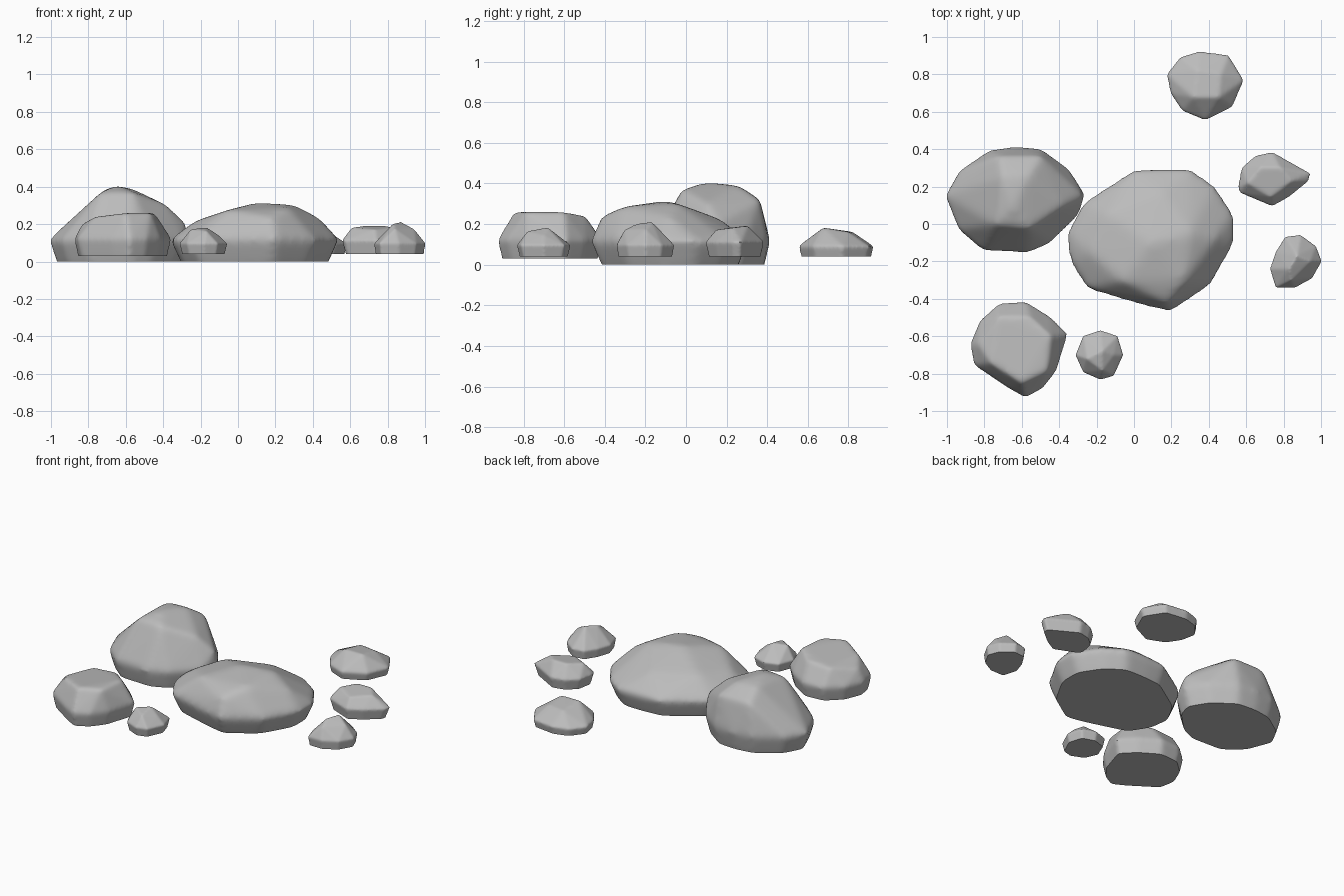
import bpy
import bmesh
from mathutils import Vector

default_cube = bpy.data.objects.get("Cube")
if default_cube:
    bpy.data.objects.remove(default_cube, do_unlink=True)

# Single stone colour
stone = bpy.data.materials.new("stone grey")
stone.use_nodes = True
colour = (0.5, 0.5, 0.5, 1)
stone.diffuse_color = colour
stone.node_tree.nodes["Principled BSDF"].inputs["Base Color"].default_value = colour


def fit_axis(verts, axis, low, high):
    """Stretch the vertices along one axis so they span low to high."""
    values = [v.co[axis] for v in verts]
    start, span = min(values), max(values) - min(values)
    for v in verts:
        v.co[axis] = low + (v.co[axis] - start) / span * (high - low)


def make_rock(name, outline, crest, base, waist, height, foot=0.86, rounding=16):
    """Wrap a hull around foot, waist and crest, round it, then cut it flat at the base."""
    centre = sum((Vector(p) for p in outline), Vector((0, 0))) / len(outline)
    below = base - 0.06
    points = [(x, y, waist) for x, y in outline] + list(crest)
    for x, y in outline:
        for z, scale in ((base, foot), (below, foot - 0.08)):
            flat = centre.lerp(Vector((x, y)), scale)
            points.append((flat.x, flat.y, z))

    # Faceted hull
    bm = bmesh.new()
    for p in points:
        bm.verts.new(p)
    hull = bmesh.ops.convex_hull(bm, input=bm.verts[:])
    spare = {g for g in hull["geom_interior"] + hull["geom_unused"]
             if isinstance(g, bmesh.types.BMVert)}
    bmesh.ops.delete(bm, geom=list(spare), context="VERTS")
    bmesh.ops.recalc_face_normals(bm, faces=bm.faces[:])
    mesh = bpy.data.meshes.new(name)
    bm.to_mesh(mesh)
    bm.free()
    rock = bpy.data.objects.new(name, mesh)
    bpy.context.collection.objects.link(rock)

    # Worn edges
    bpy.ops.object.select_all(action="DESELECT")
    rock.select_set(True)
    bpy.context.view_layer.objects.active = rock
    remesh = rock.modifiers.new("even_grid", "REMESH")
    remesh.mode = "VOXEL"
    remesh.voxel_size = max(rock.dimensions.x, rock.dimensions.y, 0.2) / 45
    if rock.dimensions.x == 0:
        remesh.voxel_size = 0.01
    smooth = rock.modifiers.new("worn_edges", "SMOOTH")
    smooth.factor = 0.5
    smooth.iterations = rounding
    for modifier in ("even_grid", "worn_edges"):
        bpy.ops.object.modifier_apply(modifier=modifier)

    # Final size and flat underside
    xs, ys = zip(*outline)
    bm = bmesh.new()
    bm.from_mesh(rock.data)
    fit_axis(bm.verts, 0, min(xs), max(xs))
    fit_axis(bm.verts, 1, min(ys), max(ys))
    fit_axis(bm.verts, 2, below, height)
    cut = bmesh.ops.bisect_plane(
        bm, geom=bm.verts[:] + bm.edges[:] + bm.faces[:],
        plane_co=(0, 0, base), plane_no=(0, 0, 1), clear_inner=True)
    rim = [g for g in cut["geom_cut"] if isinstance(g, bmesh.types.BMEdge)]
    bmesh.ops.edgeloop_fill(bm, edges=rim)
    bmesh.ops.recalc_face_normals(bm, faces=bm.faces[:])
    bm.to_mesh(rock.data)
    bm.free()
    rock.data.materials.clear()
    rock.data.materials.append(stone)
    bpy.ops.object.shade_smooth_by_angle(angle=0.7)


# Broad middle rock
make_rock(
    "large_flat_rock",
    [(-.26, .11), (0, .28), (.14, .29), (.3, .29), (.43, .2), (.53, .05), (.53, -.11),
     (.41, -.32), (.2, -.46), (.03, -.42), (-.24, -.34), (-.33, -.2), (-.35, -.05)],
    [(-.22, -.15, .22), (-.05, -.3, .28), (.1, -.1, .32), (.3, -.05, .31), (.27, -.3, .29),
     (.18, -.41, .24), (.43, -.08, .24), (.15, .16, .23), (-.12, .05, .24)],
    base=0, waist=.12, height=.31, foot=.88)

# Tall rock
make_rock(
    "tall_rock",
    [(-1, .15), (-.93, .28), (-.77, .39), (-.64, .41), (-.5, .4), (-.35, .29),
     (-.27, .16), (-.3, .05), (-.45, -.1), (-.56, -.15), (-.8, -.14), (-.93, -.03)],
    [(-.73, 0, .38), (-.7, .25, .4), (-.56, .26, .4), (-.56, -.02, .38), (-.64, .1, .42),
     (-.38, .1, .31), (-.5, .36, .33), (-.72, .36, .33), (-.28, .15, .21)],
    base=0, waist=.12, height=.4, foot=.9)

# Blocky front rock
make_rock(
    "blocky_rock",
    [(-.87, -.64), (-.82, -.52), (-.72, -.43), (-.58, -.42), (-.45, -.5), (-.36, -.59),
     (-.42, -.78), (-.49, -.87), (-.58, -.92), (-.67, -.87), (-.85, -.75)],
    [(-.83, -.64, .2), (-.76, -.74, .24), (-.6, -.84, .26), (-.47, -.78, .26),
     (-.45, -.6, .26), (-.56, -.5, .24), (-.72, -.5, .23)],
    base=.03, waist=.12, height=.26, foot=.92)

# Small pebbles around the edge
make_rock(
    "front_pebble",
    [(-.31, -.7), (-.27, -.6), (-.18, -.57), (-.09, -.6), (-.06, -.7), (-.11, -.81),
     (-.18, -.83), (-.27, -.79)],
    [(-.25, -.72, .18), (-.17, -.78, .17), (-.17, -.68, .19), (-.11, -.7, .15)],
    base=.04, waist=.1, height=.18, rounding=12)
make_rock(
    "back_pebble",
    [(.18, .8), (.25, .89), (.35, .92), (.5, .9), (.58, .77), (.52, .63), (.38, .56),
     (.26, .61), (.2, .7)],
    [(.32, .68, .18), (.45, .68, .18), (.46, .8, .16), (.34, .82, .16)],
    base=.04, waist=.09, height=.18, foot=.93, rounding=12)
make_rock(
    "pointed_pebble",
    [(.56, .2), (.58, .3), (.65, .36), (.74, .38), (.94, .27), (.93, .23), (.83, .15),
     (.74, .1), (.57, .17)],
    [(.61, .22, .18), (.68, .3, .19), (.78, .3, .19), (.84, .23, .18), (.73, .15, .17)],
    base=.04, waist=.11, height=.19, rounding=8)
make_rock(
    "side_pebble",
    [(.73, -.24), (.76, -.15), (.81, -.07), (.89, -.06), (.97, -.12), (1, -.2),
     (.95, -.29), (.86, -.34), (.76, -.34)],
    [(.83, -.24, .21), (.87, -.17, .22), (.84, -.3, .18), (.94, -.2, .18)],
    base=.04, waist=.1, height=.21, foot=.93, rounding=12)
